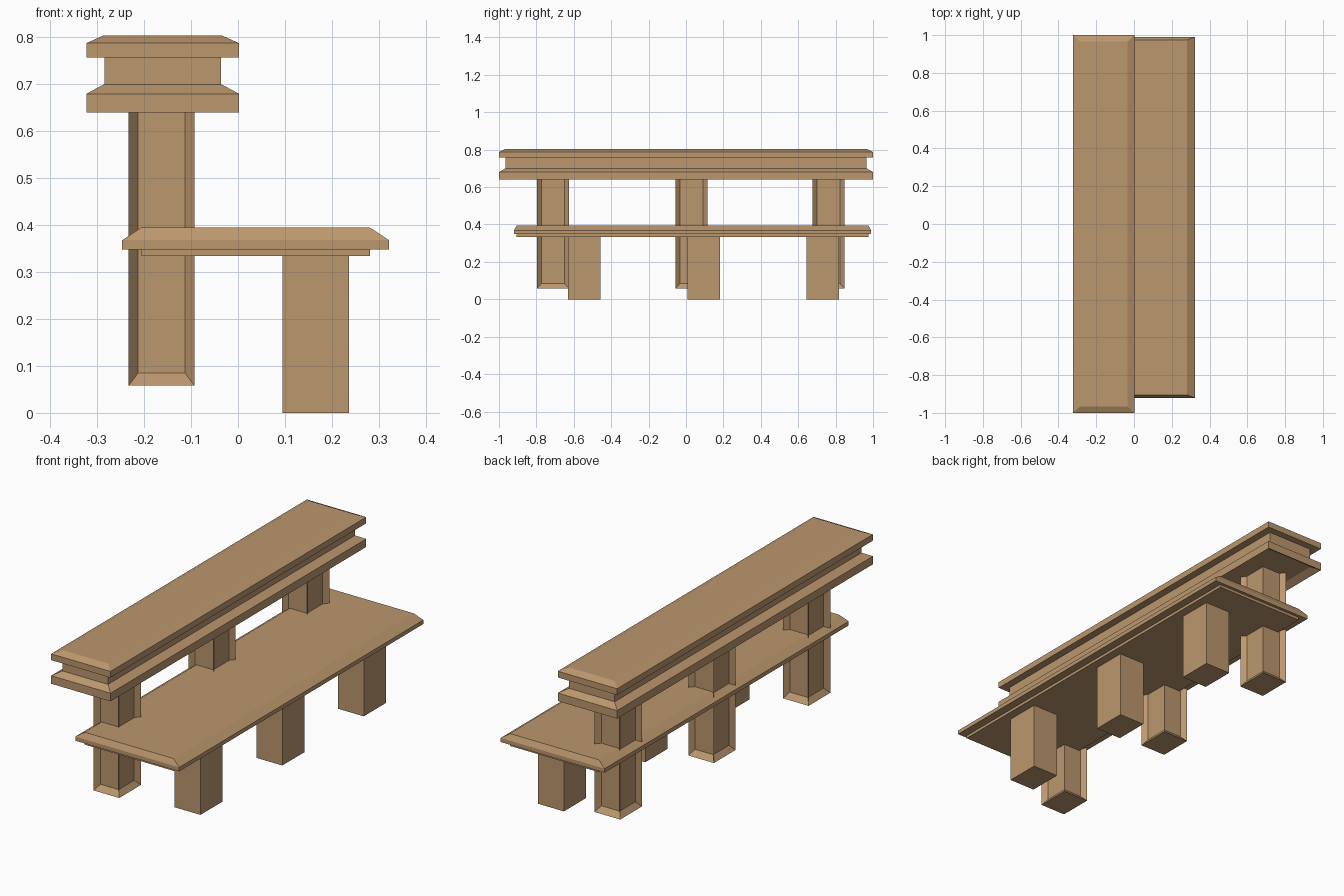
import bpy
import bmesh

cube = bpy.data.objects.get("Cube")
if cube:
    bpy.data.objects.remove(cube, do_unlink=True)

# One wood colour for the whole bench
wood = bpy.data.materials.new("light_brown_wood")
wood.use_nodes = True
colour = (0.50, 0.31, 0.155, 1)
wood.diffuse_color = colour
wood.node_tree.nodes["Principled BSDF"].inputs["Base Color"].default_value = colour


def finish(name, bm):
    mesh = bpy.data.meshes.new(name)
    bm.to_mesh(mesh)
    bm.free()
    mesh.materials.append(wood)
    obj = bpy.data.objects.new(name, mesh)
    bpy.context.collection.objects.link(obj)


def loft(rect, levels):
    """Stack rectangles (x0, x1, y0, y1), each level being (z, x inset, y inset)."""
    x0, x1, y0, y1 = rect
    bm = bmesh.new()
    rings = []
    for z, ix, iy in levels:
        corners = ((x0 + ix, y0 + iy), (x1 - ix, y0 + iy),
                   (x1 - ix, y1 - iy), (x0 + ix, y1 - iy))
        rings.append([bm.verts.new((x, y, z)) for x, y in corners])
    for low, high in zip(rings, rings[1:]):
        for i in range(4):
            j = (i + 1) % 4
            bm.faces.new((low[i], low[j], high[j], high[i]))
    bm.faces.new(rings[0][::-1])
    bm.faces.new(rings[-1])
    bmesh.ops.recalc_face_normals(bm, faces=bm.faces[:])
    return bm, rings


def part(name, rect, levels):
    finish(name, loft(rect, levels)[0])


# Backrest: two chamfered rails with a narrower beam between them
rail = (-0.323, 0.002, -1, 1)
part("backrest_lower_rail", rail,
     [(0.66, 0.036, 0.034), (0.64, 0, 0), (0.68, 0, 0), (0.70, 0.037, 0.034)])
part("backrest_beam", rail, [(0.69, 0.038, 0.035), (0.765, 0.038, 0.035)])
part("backrest_upper_rail", rail,
     [(0.757, 0, 0), (0.788, 0, 0), (0.804, 0.036, 0.034)])

# Seat board with chamfered top, and the thin board under it
seat = (-0.247, 0.322, -0.92, 0.99)
part("seat", seat, [(0.348, 0, 0), (0.368, 0, 0), (0.395, 0.041, 0.015)])
part("seat_underboard", seat, [(0.334, 0.041, 0.015), (0.349, 0.041, 0.015)])

# Plain front legs
for side, y in (("right", -0.545), ("middle", 0.095), ("left", 0.732)):
    part("front_leg_" + side, (0.095, 0.237, y - 0.087, y + 0.087),
         [(0, 0, 0), (0.336, 0, 0)])

# Back posts: recessed sides, flared foot and a thin diagonal fin on each corner
for side, y in (("right", -0.711), ("middle", 0.03), ("left", 0.762)):
    rect = (-0.233, -0.093, y - 0.085, y + 0.085)
    top = 0.662
    bm, (foot, core, head) = loft(
        rect, [(0.058, 0, 0), (0.085, 0.02, 0.024), (top, 0.02, 0.024)])
    for f, c, h in zip(foot, core, head):
        tip = bm.verts.new((f.co.x, f.co.y, top))
        bm.faces.new((f, c, h, tip))
    finish("back_post_" + side, bm)
